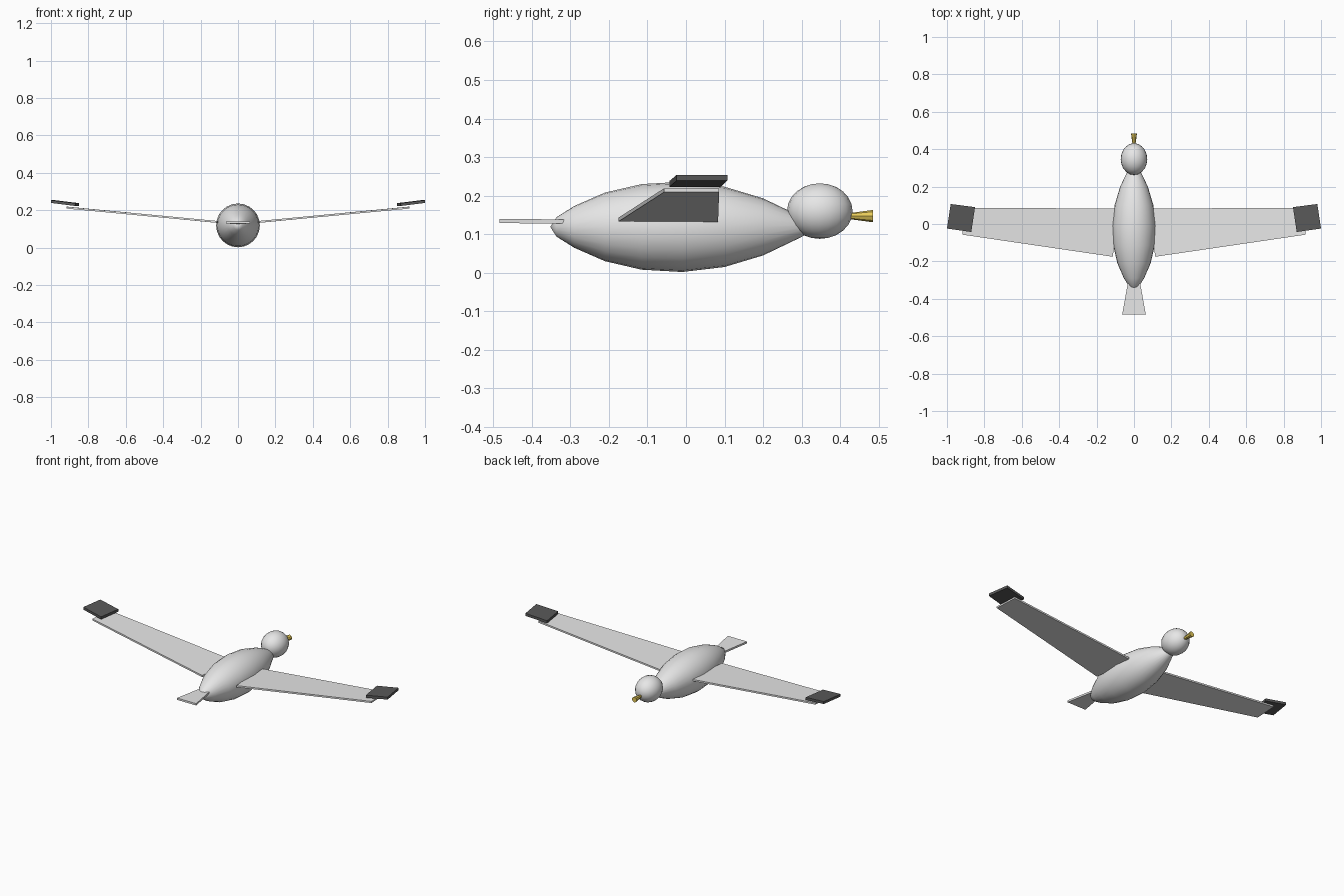
import bpy, bmesh, math
from mathutils import Vector, Matrix

cube = bpy.data.objects.get("Cube")
if cube:
    bpy.data.objects.remove(cube, do_unlink=True)


def material(name, color):
    m = bpy.data.materials.new(name)
    m.use_nodes = True
    m.diffuse_color = (*color, 1)
    m.node_tree.nodes["Principled BSDF"].inputs["Base Color"].default_value = (*color, 1)
    return m


light = material("light grey", (0.8, 0.8, 0.8))
dark = material("dark grey", (0.1, 0.1, 0.1))
gold = material("gold", (0.8, 0.6, 0.1))


def add_object(name, bm, mat, smooth=False):
    bmesh.ops.recalc_face_normals(bm, faces=bm.faces)
    mesh = bpy.data.meshes.new(name)
    bm.to_mesh(mesh)
    bm.free()
    mesh.materials.append(mat)
    for p in mesh.polygons:
        p.use_smooth = smooth
    obj = bpy.data.objects.new(name, mesh)
    bpy.context.collection.objects.link(obj)
    return obj


def spindle(name, profile, z, mat, sides, smooth):
    """Rings of (y, radius) around the long axis; a zero radius makes a point."""
    bm = bmesh.new()
    rings = []
    for y, r in profile:
        angles = [2 * math.pi * i / sides for i in range(sides)]
        rings.append([bm.verts.new((r * math.cos(a), y, z + r * math.sin(a))) for a in angles])
    for a, b in zip(rings, rings[1:]):
        for i in range(sides):
            j = (i + 1) % sides
            bm.faces.new((a[i], a[j], b[j], b[i]))
    bm.faces.new(rings[0])
    bm.faces.new(rings[-1])
    bmesh.ops.remove_doubles(bm, verts=bm.verts, dist=0.0005)
    return add_object(name, bm, mat, smooth)


def slab(name, corners, thickness, mat, side=1):
    """Plate with the given upper corners, mirrored when side is -1."""
    bm = bmesh.new()
    top = [bm.verts.new((side * x, y, z)) for x, y, z in corners]
    low = [bm.verts.new((side * x, y, z - thickness)) for x, y, z in corners]
    bm.faces.new(top)
    bm.faces.new(low[::-1])
    for i in range(len(top)):
        j = (i + 1) % len(top)
        bm.faces.new((top[i], low[i], low[j], top[j]))
    return add_object(name, bm, mat)


# Body, tapering to the neck
spindle("body", [(-0.352, 0), (-0.336, 0.025), (-0.29, 0.054), (-0.21, 0.089),
                 (-0.115, 0.111), (-0.01, 0.117), (0.1, 0.104), (0.2, 0.074),
                 (0.3, 0.026), (0.335, 0)], 0.119, light, 24, True)

# Head
bm = bmesh.new()
bmesh.ops.create_uvsphere(bm, u_segments=20, v_segments=12, radius=1)
bm.transform(Matrix.Translation((0, 0.347, 0.16)) @ Matrix.Diagonal((0.071, 0.085, 0.072, 1)))
add_object("head", bm, light, True)

# Beak, flaring forward
spindle("beak", [(0.41, 0.006), (0.485, 0.016)], 0.147, gold, 8, False)

# Tail
slab("tail", [(-0.03, -0.3, 0.138), (0.03, -0.3, 0.138),
              (0.063, -0.483, 0.14), (-0.063, -0.483, 0.14)], 0.011, light)

# Wings and their dark tips
for label, side in (("left", 1), ("right", -1)):
    slab(label + "_wing", [(0.085, 0.083, 0.14), (0.113, -0.175, 0.143),
                           (0.917, -0.057, 0.219), (0.91, 0.086, 0.219)], 0.01, light, side)
    slab(label + "_wing_tip", [(0.85, 0.09, 0.238), (0.87, -0.043, 0.238),
                               (1.0, -0.024, 0.254), (0.98, 0.107, 0.254)], 0.015, dark, side)
